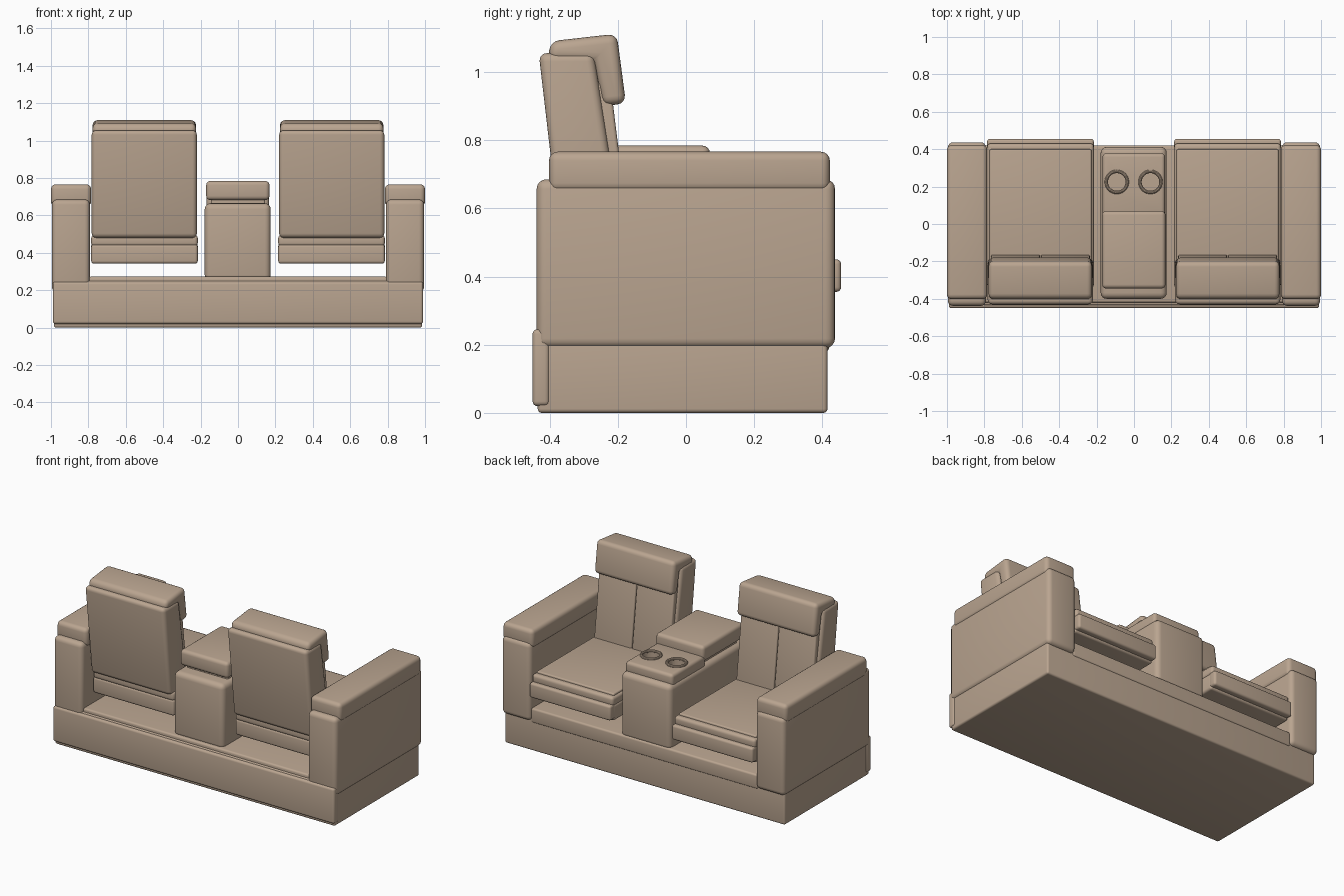
import bpy, math

if "Cube" in bpy.data.objects:
    bpy.data.objects.remove(bpy.data.objects["Cube"])

tan = bpy.data.materials.new("tan leather")
tan.diffuse_color = (0.49, 0.375, 0.28, 1)
tan.use_nodes = True
tan.node_tree.nodes["Principled BSDF"].inputs["Base Color"].default_value = tan.diffuse_color


def finish(ob, bevel=0.0, seg=4):
    """Material, rounded edges and smooth shading."""
    ob.data.materials.append(tan)
    bpy.ops.object.select_all(action='DESELECT')
    ob.select_set(True)
    bpy.context.view_layer.objects.active = ob
    if bevel:
        m = ob.modifiers.new("round", 'BEVEL')
        m.width, m.segments, m.limit_method = bevel, seg, 'ANGLE'
        m.angle_limit = math.radians(20)
        bpy.ops.object.modifier_apply(modifier="round")
    bpy.ops.object.shade_smooth_by_angle(angle=math.radians(35))
    return ob


def prism(name, profile, x0, x1, bevel=0.02, seg=4):
    """Side profile (y, z) stretched along x."""
    x0, x1 = sorted((x0, x1))
    n = len(profile)
    verts = [(x, y, z) for x in (x0, x1) for y, z in profile]
    faces = [tuple(range(n))[::-1], tuple(range(n, 2 * n))]
    faces += [(i, (i + 1) % n, (i + 1) % n + n, i + n) for i in range(n)]
    me = bpy.data.meshes.new(name)
    me.from_pydata(verts, [], faces)
    ob = bpy.data.objects.new(name, me)
    bpy.context.collection.objects.link(ob)
    bpy.ops.object.select_all(action='DESELECT')
    bpy.context.view_layer.objects.active = ob
    ob.select_set(True)
    bpy.ops.object.mode_set(mode='EDIT')
    bpy.ops.mesh.select_all(action='SELECT')
    bpy.ops.mesh.normals_make_consistent(inside=False)
    bpy.ops.object.mode_set(mode='OBJECT')
    return finish(ob, bevel, seg)


def box(name, x0, x1, y0, y1, z0, z1, bevel=0.02, seg=4):
    return prism(name, [(y0, z0), (y1, z0), (y1, z1), (y0, z1)], x0, x1, bevel, seg)


# Base plinth with back panel and inner platform
box("base", -0.985, 0.985, -0.435, 0.415, 0.0, 0.25, 0.012)
box("base_back_panel", -0.99, 0.99, -0.45, -0.40, 0.02, 0.245, 0.014)
box("platform", -0.80, 0.80, -0.42, 0.42, 0.18, 0.272, 0.012)

for s, side in ((-1, "left"), (1, "right")):
    # Armrest body and padded cap
    box(side + "_arm", s * 0.792, s * 0.995, -0.438, 0.437, 0.19, 0.685, 0.028)
    box(side + "_arm_cap", s * 0.785, s * 1.0, -0.402, 0.422, 0.648, 0.766, 0.026)

    # Seat cushion, raised top panel and folded footrest
    a, b = s * 0.215, s * 0.785
    box(side + "_seat", a, b, -0.34, 0.43, 0.435, 0.495, 0.018)
    box(side + "_seat_underside", a, b, -0.34, 0.42, 0.342, 0.445, 0.015)
    box(side + "_seat_panel", s * 0.228, s * 0.772, -0.20, 0.40, 0.47, 0.507, 0.008)
    box(side + "_footrest", a, b, 0.40, 0.455, 0.355, 0.45, 0.014)

    # Reclined backrest with two front pads
    prism(side + "_backrest", [(-0.365, 0.48), (-0.18, 0.48), (-0.27, 1.055), (-0.432, 1.055)],
          s * 0.22, s * 0.782, 0.024)
    pad = [(-0.25, 0.49), (-0.163, 0.49), (-0.222, 0.97), (-0.30, 0.97)]
    prism(side + "_inner_pad", pad, s * 0.235, s * 0.498, 0.01)
    prism(side + "_outer_pad", pad, s * 0.502, s * 0.765, 0.01)

    # Headrest folded over the top
    prism(side + "_headrest", [(-0.405, 1.03), (-0.27, 1.03), (-0.245, 0.90), (-0.176, 0.907),
                               (-0.203, 1.112), (-0.398, 1.09)], s * 0.225, s * 0.777, 0.026)

# Centre console with lid
box("console", -0.178, 0.175, -0.40, 0.412, 0.25, 0.665, 0.032)
box("console_lid_neck", -0.145, 0.145, -0.31, 0.08, 0.64, 0.71, 0.01)
box("console_lid", -0.17, 0.168, -0.345, 0.07, 0.682, 0.784, 0.022)
plate = box("cup_plate", -0.168, 0.166, 0.04, 0.378, 0.64, 0.722, 0.02)

# Cup holders cut into the plate, each with a rim
for x in (-0.092, 0.088):
    bpy.ops.mesh.primitive_cylinder_add(vertices=40, radius=0.052, depth=0.1, location=(x, 0.225, 0.72))
    cutter = bpy.context.object
    cutter.hide_render = True
    m = plate.modifiers.new("cup", 'BOOLEAN')
    m.object, m.operation, m.solver = cutter, 'DIFFERENCE', 'EXACT'
    bpy.context.view_layer.objects.active = plate
    bpy.ops.object.modifier_apply(modifier="cup")
    bpy.data.objects.remove(cutter)
    bpy.ops.mesh.primitive_torus_add(major_radius=0.056, minor_radius=0.009, major_segments=40,
                                     minor_segments=10, location=(x, 0.225, 0.724))
    rim = bpy.context.object
    rim.name = "cup_rim"
    finish(rim)
